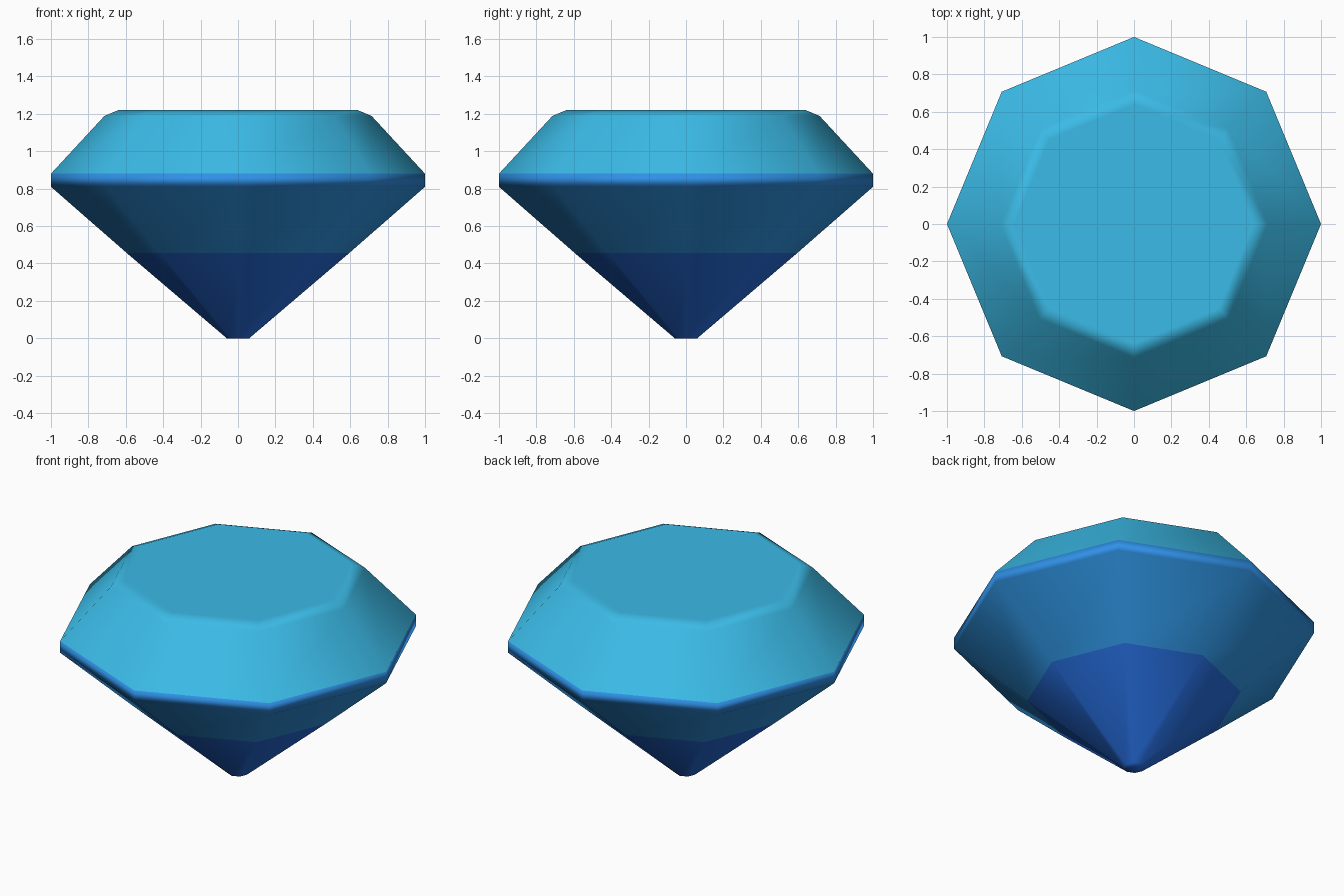
import bpy, bmesh, math

if "Cube" in bpy.data.objects:
    bpy.data.objects.remove(bpy.data.objects["Cube"])

def material(name, rgb):
    m = bpy.data.materials.new(name)
    m.diffuse_color = (*rgb, 1)
    m.use_nodes = True
    m.node_tree.nodes["Principled BSDF"].inputs["Base Color"].default_value = m.diffuse_color
    return m

SIDES = 8
# radius, height of each ring from the tip up, and material of the band above it
PROFILE = [(0.06, 0.0, 0), (0.594, 0.455, 1), (1.0, 0.81, 2),
           (1.0, 0.88, 3), (0.715, 1.188, 3), (0.64, 1.22, 3)]

mesh = bpy.data.meshes.new("gem")
gem = bpy.data.objects.new("gem", mesh)
bpy.context.collection.objects.link(gem)
for m in (material("deep blue tip", (0.02, 0.16, 0.76)),
          material("mid blue lower facets", (0.03, 0.32, 0.82)),
          material("bright blue girdle", (0.03, 0.29, 0.83)),
          material("sky blue crown", (0.045, 0.51, 0.82))):
    mesh.materials.append(m)

# Stack of octagonal rings, corners on the axes
bm = bmesh.new()
rings = []
for r, z, _ in PROFILE:
    rings.append([bm.verts.new((r * math.cos(math.tau * i / SIDES),
                                r * math.sin(math.tau * i / SIDES), z))
                  for i in range(SIDES)])

# Facets between the rings
for k in range(len(rings) - 1):
    a, b = rings[k], rings[k + 1]
    for i in range(SIDES):
        j = (i + 1) % SIDES
        f = bm.faces.new((a[i], a[j], b[j], b[i]))
        f.material_index = PROFILE[k][2]

# Flat tip and table
bm.faces.new(rings[0][::-1]).material_index = 0
bm.faces.new(rings[-1]).material_index = 3
for f in bm.faces:
    f.smooth = True
bm.to_mesh(mesh)
bm.free()

# Soft facet edges that keep the big faces flat
wn = gem.modifiers.new("facet_shading", 'WEIGHTED_NORMAL')
wn.mode = 'FACE_AREA'
wn.weight = 75
